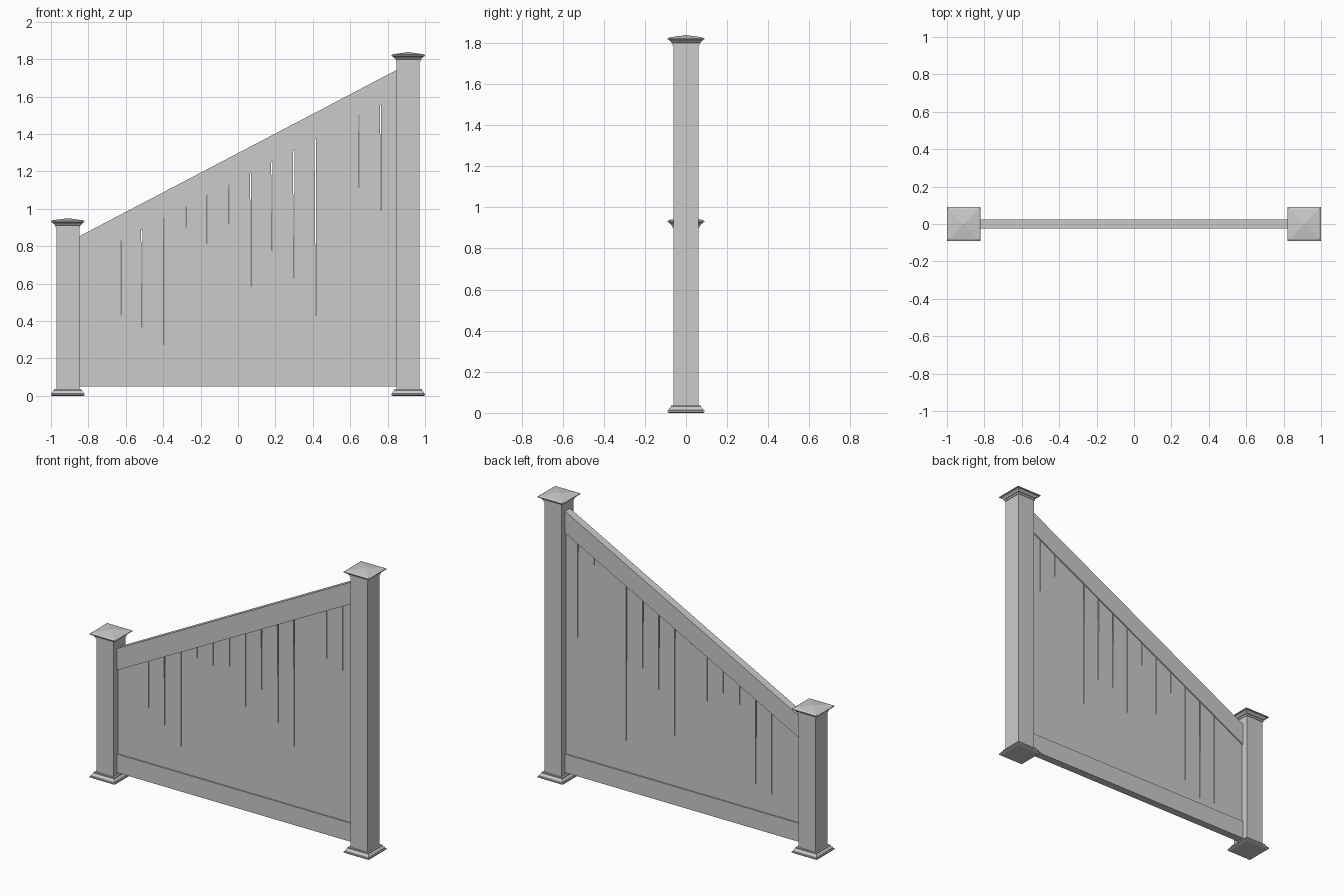
import bpy, bmesh

if "Cube" in bpy.data.objects:
    bpy.data.objects.remove(bpy.data.objects["Cube"])

POST_X, POST_HALF = 0.91, 0.0615
SLOPE = 0.524


def finish(name, bm):
    bmesh.ops.recalc_face_normals(bm, faces=bm.faces)
    mesh = bpy.data.meshes.new(name)
    bm.to_mesh(mesh)
    bm.free()
    obj = bpy.data.objects.new(name, mesh)
    bpy.context.collection.objects.link(obj)
    return obj


def square_loft(name, x, z, profile):
    """Stack square rings of (half width, height) and cap both ends."""
    bm = bmesh.new()
    rings = []
    for half, h in profile:
        if half == 0:
            rings.append([bm.verts.new((x, 0, z + h))])
        else:
            rings.append([bm.verts.new((x + sx * half, sy * half, z + h))
                          for sx, sy in ((-1, -1), (1, -1), (1, 1), (-1, 1))])
    for a, b in zip(rings, rings[1:]):
        for i in range(4):
            j = (i + 1) % 4
            bm.faces.new((a[i], a[j], b[0]) if len(b) == 1
                         else (a[i], a[j], b[j], b[i]))
    bm.faces.new(rings[0])
    if len(rings[-1]) == 4:
        bm.faces.new(rings[-1])
    return finish(name, bm)


def slab(name, outline, half_depth):
    """Extrude an x/z outline through the fence thickness."""
    bm = bmesh.new()
    face = bm.faces.new([bm.verts.new((x, -half_depth, z)) for x, z in outline])
    ext = bmesh.ops.extrude_face_region(bm, geom=[face])
    verts = [v for v in ext["geom"] if isinstance(v, bmesh.types.BMVert)]
    bmesh.ops.translate(bm, verts=verts, vec=(0, 2 * half_depth, 0))
    return finish(name, bm)


# Moulded base skirt and pyramid cap profiles
BASE = [(0.084, 0), (0.09, 0.004), (0.09, 0.011), (0.085, 0.013),
        (0.083, 0.020), (0.077, 0.027), (0.073, 0.030), (0.073, 0.036), (0.0615, 0.036)]
CAP = [(0.0615, 0), (0.066, 0), (0.066, 0.011), (0.071, 0.013), (0.074, 0.019),
       (0.081, 0.024), (0.083, 0.027), (0.09, 0.029), (0.09, 0.034),
       (0.080, 0.039), (0, 0.050)]

# Posts with bases and caps
for side, x, top in (("low", -POST_X, 0.90), ("high", POST_X, 1.788)):
    square_loft(side + "_post", x, 0.002, [(POST_HALF, 0), (POST_HALF, top + 0.008)])
    square_loft(side + "_post_base", x, 0, BASE)
    square_loft(side + "_post_cap", x, top, CAP)

# Bottom rail and sloping top rail
E = 0.86
slab("bottom_rail", [(-E, 0.05), (E, 0.05), (E, 0.17), (-E, 0.17)], 0.025)
slab("top_rail", [(-E, 1.157 - SLOPE * E), (E, 1.157 + SLOPE * E),
                  (E, 1.298 + SLOPE * E), (-E, 1.298 - SLOPE * E)], 0.025)

# Infill boards: (height where the crack on the right closes, crack width at top)
CRACKS = [(0.6, 0), (0.17, 0.004), (0.17, 0.009), (0.17, 0.004), (0.82, 0.004),
          (0.57, 0.005), (0.89, 0.004), (0.37, 0.005), (0.62, 0.009),
          (0.61, 0.009), (0.27, 0.008), (1.35, 0.003), (1.10, 0.004),
          (0.84, 0.005), (0.6, 0)]
PITCH = 0.1158
for i, (close, gap) in enumerate(CRACKS):
    x0 = -0.857 + i * PITCH
    x1 = min(x0 + PITCH, 0.87)
    top = 1.21
    xr = x1 - gap
    slab("board_%02d" % (i + 1),
         [(x0, 0.15), (x1, 0.15), (x1, close), (xr, top + SLOPE * xr),
          (x0, top + SLOPE * x0)], 0.017)
